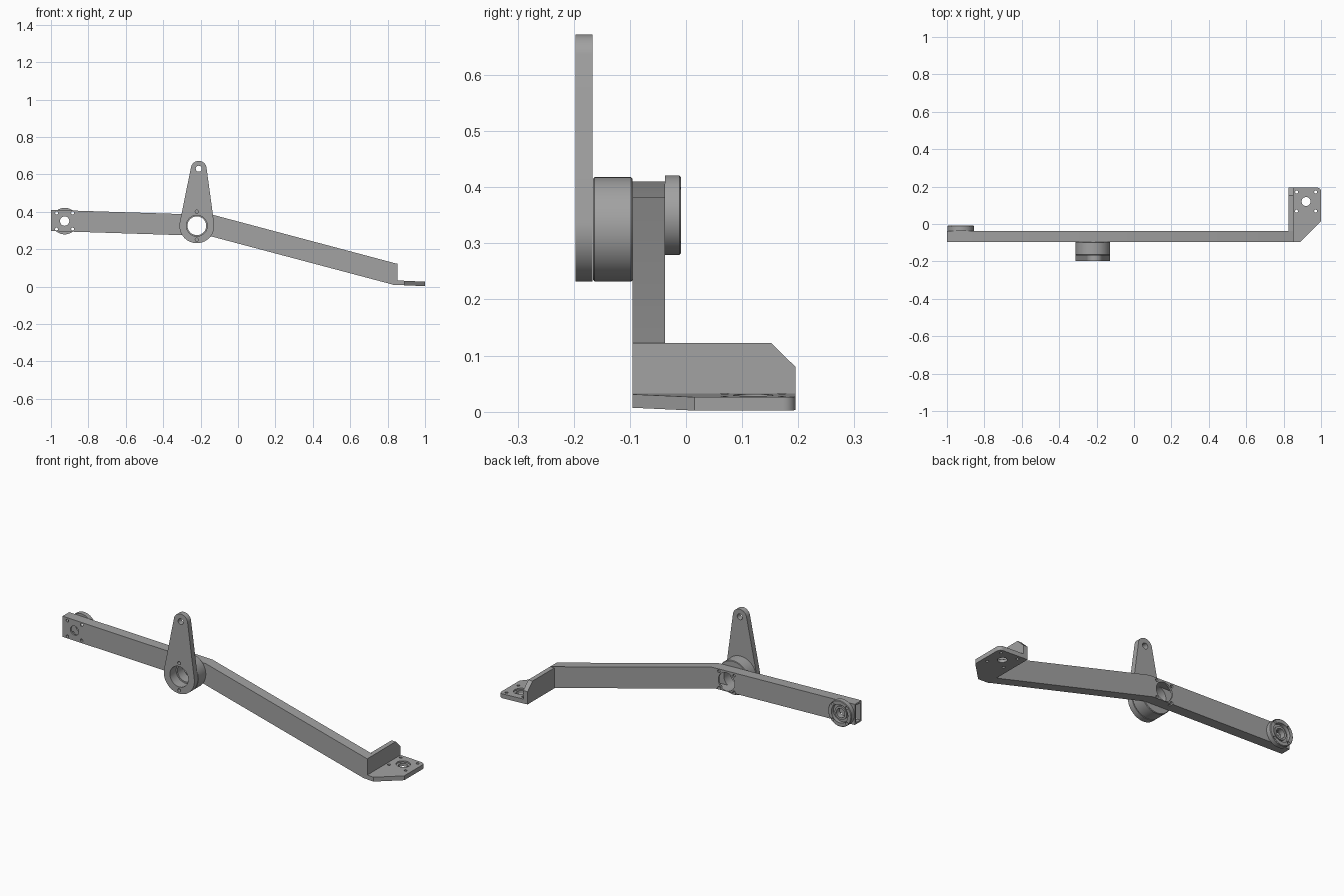
import bpy, bmesh
from math import sin, cos, pi, acos, atan2, hypot
from mathutils import Vector

if "Cube" in bpy.data.objects:
    bpy.data.objects.remove(bpy.data.objects["Cube"], do_unlink=True)

grey = bpy.data.materials.new("machined_grey")
grey.use_nodes = True
grey.diffuse_color = (0.36, 0.36, 0.36, 1)
grey.node_tree.nodes["Principled BSDF"].inputs["Base Color"].default_value = (0.36, 0.36, 0.36, 1)


def finish(name, bm):
    bmesh.ops.recalc_face_normals(bm, faces=bm.faces)
    mesh = bpy.data.meshes.new(name)
    bm.to_mesh(mesh)
    bm.free()
    mesh.materials.append(grey)
    obj = bpy.data.objects.new(name, mesh)
    bpy.context.collection.objects.link(obj)
    return obj


def place(axis, u, v, w):
    """Put a 2D point (u, v) at depth w along the given axis."""
    return {"x": (w, u, v), "y": (u, w, v), "z": (u, v, w)}[axis]


def prism(name, axis, points, lo, hi):
    bm = bmesh.new()
    face = bm.faces.new([bm.verts.new(place(axis, u, v, lo)) for u, v in points])
    out = bmesh.ops.extrude_face_region(bm, geom=[face])
    verts = [g for g in out["geom"] if isinstance(g, bmesh.types.BMVert)]
    bmesh.ops.translate(bm, verts=verts, vec=place(axis, 0, 0, hi - lo))
    return finish(name, bm)


def arc(u, v, r, start, end, n):
    return [(u + r * cos(start + (end - start) * i / n),
             v + r * sin(start + (end - start) * i / n)) for i in range(n + 1)]


def cut(target, cutter):
    mod = target.modifiers.new("cut", "BOOLEAN")
    mod.operation, mod.solver, mod.object = "DIFFERENCE", "EXACT", cutter
    bpy.context.view_layer.objects.active = target
    bpy.ops.object.modifier_apply(modifier=mod.name)
    bpy.data.objects.remove(cutter, do_unlink=True)


def drill(target, axis, u, v, r, lo, hi, n=32):
    cut(target, prism("drill", axis, arc(u, v, r, 0, 2 * pi, n)[:-1], lo, hi))


def lathe(name, u, v, profile, steps=64):
    """Revolve closed (radius, y) profile around the y direction."""
    bm = bmesh.new()
    verts = [bm.verts.new((u + r, y, v)) for r, y in profile]
    edges = [bm.edges.new((a, b)) for a, b in zip(verts, verts[1:] + verts[:1])]
    bmesh.ops.spin(bm, geom=verts + edges, cent=(u, 0, v), axis=(0, 1, 0),
                   angle=2 * pi, steps=steps, use_duplicate=False)
    bmesh.ops.remove_doubles(bm, verts=bm.verts, dist=1e-5)
    return finish(name, bm)


def corners(u, v, d):
    return [(u + i * d, v + j * d) for i in (-1, 1) for j in (-1, 1)]


FRONT, BACK = -0.095, -0.037
HUB = (-0.22, 0.325)
END = (-0.927, 0.35)
TIP = (-0.21, 0.63)
MOUNT = (0.92, 0.12)

# Bent box-section arm, open at its right end
arm = prism("arm", "y", [(-1, 0.297), (-0.15, 0.27), (0.826, 0.011), (0.85, 0.01),
                         (0.85, 0.122), (-0.128, 0.382), (-1, 0.41)], FRONT, BACK)
cut(arm, prism("arm_void", "y", [(-1.1, 0.309), (-0.15, 0.28), (0.815, 0.024),
                                 (0.815, 0.121), (-0.13, 0.372), (-1.1, 0.404)],
               FRONT + 0.01, BACK - 0.01))
drill(arm, "y", *HUB, 0.05, -0.2, 0.1, 48)
drill(arm, "y", *END, 0.025, -0.2, 0.1)
for u, v in corners(*HUB, 0.046):
    drill(arm, "y", u, v, 0.008, BACK - 0.02, 0.1, 16)
for u, v in corners(*END, 0.043):
    drill(arm, "y", u, v, 0.008, -0.2, 0.1, 16)

# Rear end flange with recessed face and inner boss
flange = lathe("end_flange", *END, [
    (0.025, BACK), (0.071, BACK), (0.071, -0.012), (0.068, -0.009), (0.05, -0.009),
    (0.05, -0.028), (0.036, -0.028), (0.036, -0.018), (0.025, -0.018)])
for u, v in corners(*END, 0.043):
    drill(flange, "y", u, v, 0.008, -0.2, 0.1, 16)

# Pivot hub with stepped bore
lathe("pivot_hub", *HUB, [
    (0.05, FRONT), (0.09, FRONT), (0.093, -0.098), (0.093, -0.163), (0.09, -0.166),
    (0.058, -0.166), (0.058, -0.14), (0.05, -0.14)])

# Tapered lever in front of the hub
R, r = 0.093, 0.042
du, dv = TIP[0] - HUB[0], TIP[1] - HUB[1]
a, phi = atan2(dv, du), acos((R - r) / hypot(du, dv))
lever = prism("lever", "y", arc(*HUB, R, a + phi, a + 2 * pi - phi, 48)
              + arc(*TIP, r, a - phi, a + phi, 24), -0.197, -0.167)
drill(lever, "y", *HUB, 0.056, -0.3, 0, 48)
drill(lever, "y", *TIP, 0.016, -0.3, 0)
for side in (-1, 1):
    drill(lever, "y", HUB[0], HUB[1] + side * 0.075, 0.009, -0.3, -0.175, 16)

# Upright of the foot bracket, chamfered at the back
prism("bracket_upright", "x", [(FRONT, 0.012), (0.195, 0.012), (0.195, 0.08),
                               (0.152, 0.122), (FRONT, 0.122)], 0.826, 0.852)

# Foot plate with clipped front corner, rounded back corner and slight tilt
foot = prism("foot_plate", "z", [(0.826, FRONT), (0.89, FRONT), (1, 0.015)]
             + arc(0.978, 0.173, 0.022, 0, pi / 2, 8) + [(0.826, 0.195)], 0, 0.024)
drill(foot, "z", *MOUNT, 0.024, -1, 1)
drill(foot, "z", *MOUNT, 0.036, 0.016, 1)
for u, v in corners(*MOUNT, 0.051):
    drill(foot, "z", u, v, 0.008, -1, 1, 16)
for vert in foot.data.vertices:
    vert.co.z += (1 - vert.co.x) * 0.045 + 0.002

for obj in bpy.context.view_layer.objects:
    obj.select_set(obj.type == "MESH" and grey.name in obj.data.materials)
bpy.ops.object.shade_smooth_by_angle(angle=pi / 6)
